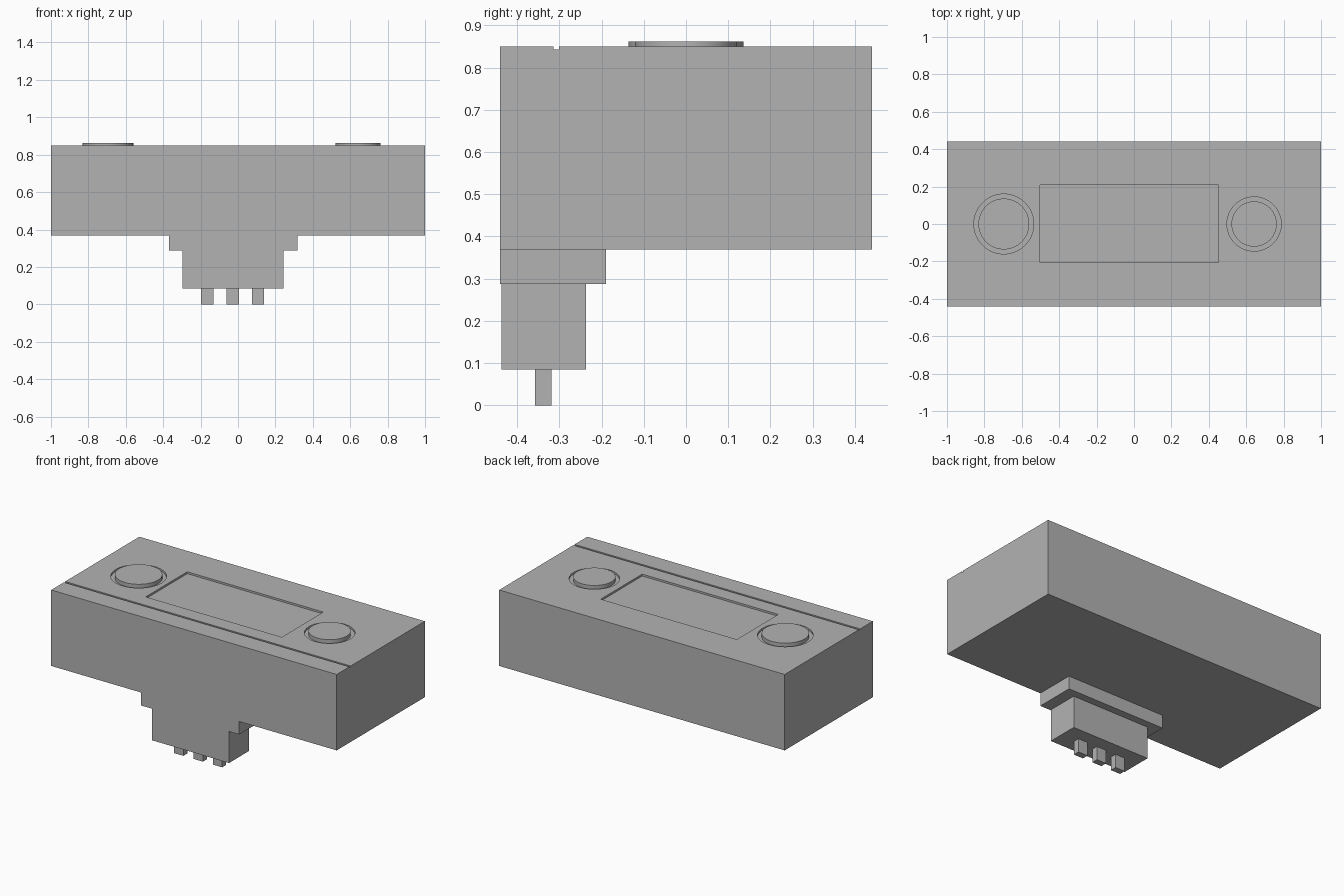
import bpy
import bmesh

old = bpy.data.objects.get("Cube")
if old:
    bpy.data.objects.remove(old, do_unlink=True)

grey = bpy.data.materials.new("plain_grey")
grey.use_nodes = True
colour = (0.45, 0.45, 0.45, 1)
grey.diffuse_color = colour
grey.node_tree.nodes["Principled BSDF"].inputs["Base Color"].default_value = colour


def finish(name, bm):
    bmesh.ops.recalc_face_normals(bm, faces=bm.faces)
    mesh = bpy.data.meshes.new(name)
    bm.to_mesh(mesh)
    bm.free()
    mesh.materials.append(grey)
    obj = bpy.data.objects.new(name, mesh)
    bpy.context.collection.objects.link(obj)
    return obj


def box(name, x, y, z):
    """Box spanning the given (low, high) ranges."""
    bm = bmesh.new()
    bmesh.ops.create_cube(bm, size=1)
    for v in bm.verts:
        v.co = [r[0] if c < 0 else r[1] for c, r in zip(v.co, (x, y, z))]
    return finish(name, bm)


def disc(name, x, radius, low, high):
    bm = bmesh.new()
    bmesh.ops.create_cone(bm, cap_ends=True, segments=64, radius1=radius,
                          radius2=radius, depth=high - low)
    bmesh.ops.translate(bm, verts=bm.verts, vec=(x, 0, (low + high) / 2))
    return finish(name, bm)


def activate(obj):
    bpy.ops.object.select_all(action="DESELECT")
    obj.select_set(True)
    bpy.context.view_layer.objects.active = obj


def cut(obj, cutter):
    activate(obj)
    mod = obj.modifiers.new("cut", "BOOLEAN")
    mod.operation = "DIFFERENCE"
    mod.solver = "EXACT"
    mod.object = cutter
    bpy.ops.object.modifier_apply(modifier=mod.name)
    bpy.data.objects.remove(cutter, do_unlink=True)


HALF_DEPTH, BOTTOM, TOP = 0.441, 0.369, 0.85
POCKET = TOP - 0.012

# Main housing: side profile with a seam groove, extruded along x
groove = TOP - 0.007
profile = [(-HALF_DEPTH, BOTTOM), (HALF_DEPTH, BOTTOM), (HALF_DEPTH, TOP),
           (-0.301, TOP), (-0.301, groove), (-0.314, groove),
           (-0.314, TOP), (-HALF_DEPTH, TOP)]
bm = bmesh.new()
face = bm.faces.new([bm.verts.new((-1, y, z)) for y, z in profile])
side = bmesh.ops.extrude_face_region(bm, geom=[face])["geom"]
bmesh.ops.translate(bm, vec=(2, 0, 0),
                    verts=[v for v in side if isinstance(v, bmesh.types.BMVert)])
housing = finish("housing", bm)

# Recessed display window
cut(housing, box("window_cutter", (-0.502, 0.451), (-0.206, 0.209), (POCKET, 1)))

# Round raised buttons, each in a slightly wider recess
for name, x, radius in (("right_button", -0.696, 0.136), ("left_button", 0.642, 0.121)):
    cut(housing, disc("button_cutter", x, radius + 0.024, POCKET, 1))
    button = disc(name, x, radius, POCKET, 0.862)
    activate(button)
    bpy.ops.object.shade_smooth_by_angle()

# Stepped connector under the front edge
box("connector_collar", (-0.37, 0.317), (-HALF_DEPTH, -0.19), (0.287, BOTTOM))
box("connector_plug", (-0.298, 0.243), (-0.437, -0.237), (0.085, 0.287))

# Connector pins
for i, x in enumerate((-0.165, -0.028, 0.107)):
    box(f"connector_pin_{i + 1}", (x - 0.033, x + 0.033), (-0.358, -0.318), (0, 0.085))
